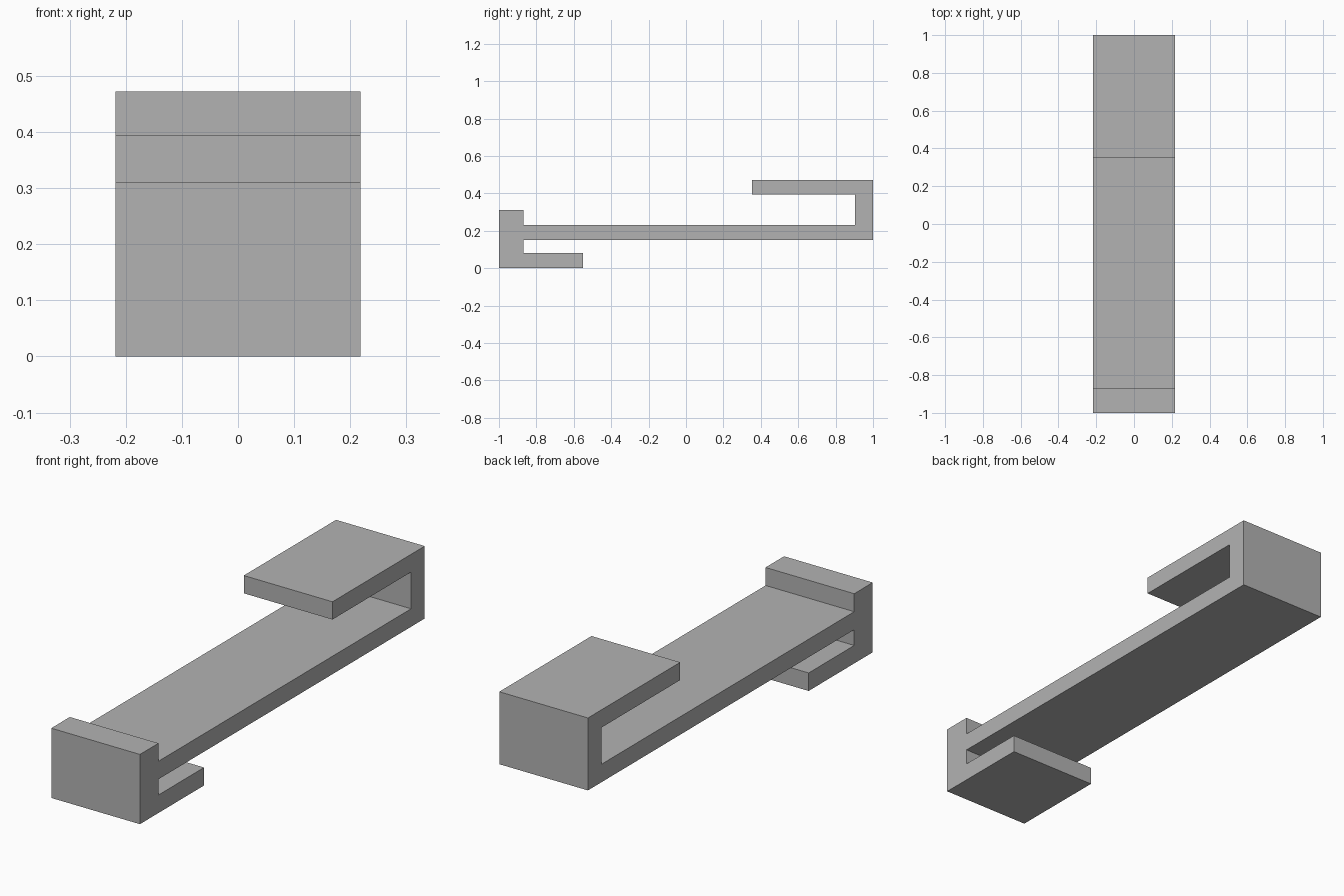
import bpy
import bmesh

cube = bpy.data.objects.get("Cube")
if cube:
    bpy.data.objects.remove(cube, do_unlink=True)

HALF_WIDTH = 0.218

# Single grey material
grey = bpy.data.materials.new("plain_grey")
grey.use_nodes = True
colour = (0.45, 0.45, 0.45, 1)
grey.diffuse_color = colour
grey.node_tree.nodes["Principled BSDF"].inputs["Base Color"].default_value = colour

# Side outline (y, z): front block with lower hook, long bar, upper rear hook
outline = [
    (-1, 0), (-0.55, 0), (-0.55, 0.08), (-0.87, 0.08),      # lower hook
    (-0.87, 0.15), (1, 0.15), (1, 0.472),                   # bar underside, rear wall
    (0.352, 0.472), (0.352, 0.393), (0.904, 0.393),         # upper hook
    (0.904, 0.23), (-0.87, 0.23), (-0.87, 0.31), (-1, 0.31),  # bar top, front lip
]

# Extrude the outline across the width
bm = bmesh.new()
side = bm.faces.new([bm.verts.new((-HALF_WIDTH, y, z)) for y, z in outline])
extruded = bmesh.ops.extrude_face_region(bm, geom=[side], use_keep_orig=True)
moved = [g for g in extruded["geom"] if isinstance(g, bmesh.types.BMVert)]
bmesh.ops.translate(bm, verts=moved, vec=(2 * HALF_WIDTH, 0, 0))
bmesh.ops.recalc_face_normals(bm, faces=bm.faces)

mesh = bpy.data.meshes.new("double_hook_clip")
bm.to_mesh(mesh)
bm.free()
mesh.materials.append(grey)
clip = bpy.data.objects.new("double_hook_clip", mesh)
bpy.context.collection.objects.link(clip)
